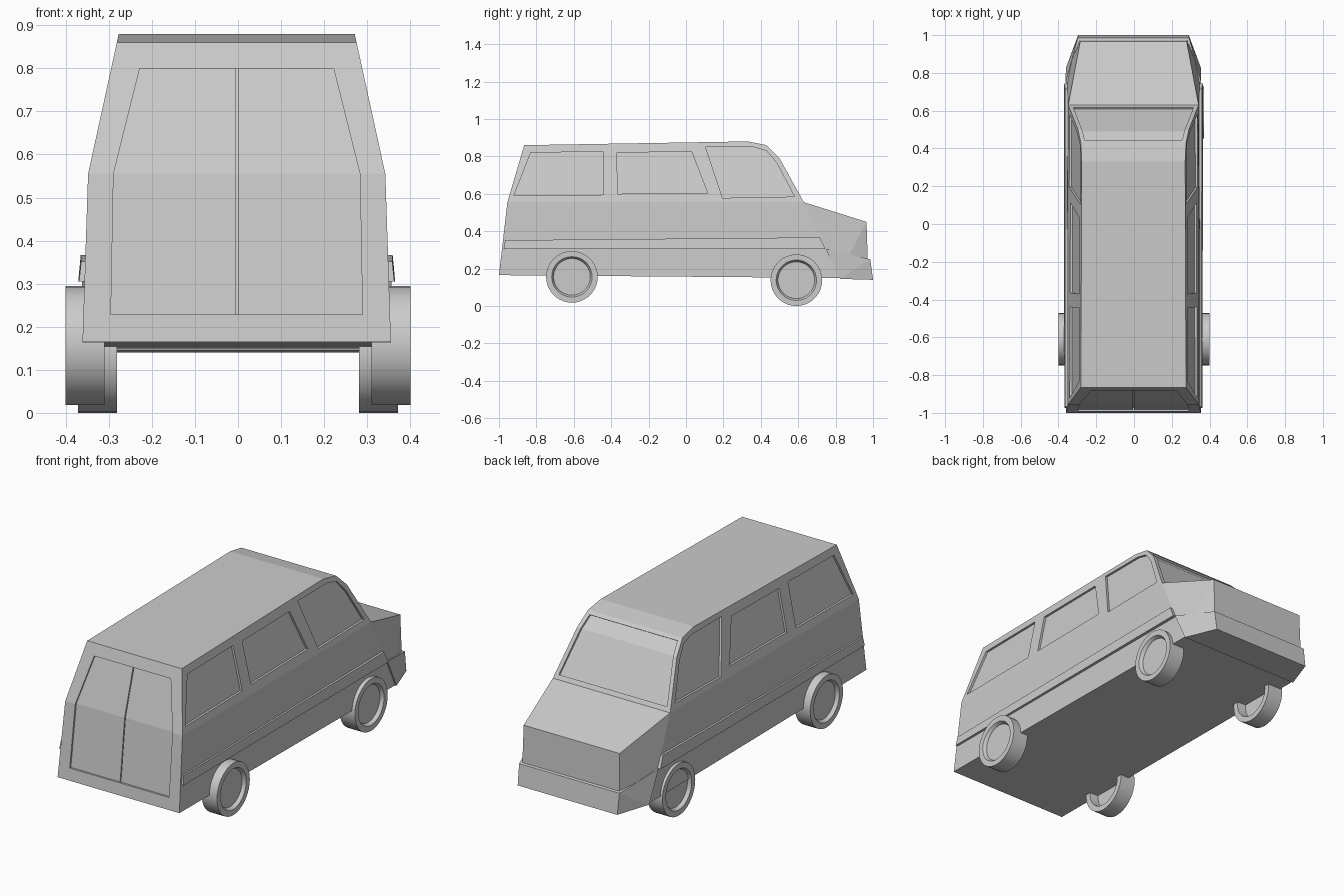
import bpy, bmesh, math
from mathutils import Vector, Matrix

if "Cube" in bpy.data.objects:
    bpy.data.objects.remove(bpy.data.objects["Cube"])

CX = -0.003  # the body sits very slightly left of the wheels' centre


def finish(name, bm):
    bmesh.ops.recalc_face_normals(bm, faces=bm.faces[:])
    me = bpy.data.meshes.new(name)
    bm.to_mesh(me)
    bm.free()
    ob = bpy.data.objects.new(name, me)
    bpy.context.collection.objects.link(ob)
    return ob


def hull(name, pts):
    bm = bmesh.new()
    for p in pts:
        bm.verts.new((p[0] + CX, p[1], p[2]))
    bmesh.ops.convex_hull(bm, input=bm.verts[:])
    return finish(name, bm)


def cut_panel(body, pts, faces, inward, outward):
    """Recess a panel: its floor is pts moved inward, extruded outward."""
    bm = bmesh.new()
    vs = [bm.verts.new(Vector((p[0] + CX, p[1], p[2])) + Vector(inward)) for p in pts]
    fs = [bm.faces.new([vs[i] for i in f]) for f in faces]
    ext = bmesh.ops.extrude_face_region(bm, geom=fs, use_keep_orig=True)
    moved = [g for g in ext["geom"] if isinstance(g, bmesh.types.BMVert)]
    bmesh.ops.translate(bm, verts=moved, vec=outward)
    cutter = finish("cutter", bm)
    cutter.hide_render = True
    mod = body.modifiers.new("recess", "BOOLEAN")
    mod.operation, mod.solver, mod.object = "DIFFERENCE", "EXACT", cutter
    bpy.context.view_layer.objects.active = body
    bpy.ops.object.modifier_apply(modifier=mod.name)
    bpy.data.objects.remove(cutter)


def wall(z):  # half width of the side wall above the belt line
    return 0.345 - 0.07 * (z - 0.555) / 0.32


# Body shell: side outline (half width, y, z), mirrored and bridged
outline = [(0.358, -1.0, 0.165), (0.345, -0.955, 0.555)]
outline += [(wall(z), y, z) for y, z in
            [(-0.865, 0.86), (0.33, 0.88), (0.43, 0.86), (0.50, 0.79), (0.63, 0.555)]]
outline += [(0.282, 0.965, 0.45), (0.287, 0.975, 0.15), (0.355, 0.81, 0.15)]
bm = bmesh.new()
sides = [[bm.verts.new((s * x + CX, y, z)) for x, y, z in outline] for s in (1, -1)]
for v in sides:
    for f in ([0, 1, 6, 9], [1, 2, 3, 4, 5, 6], [6, 7, 9], [7, 8, 9]):
        bm.faces.new([v[i] for i in f])
n = len(outline)
for i in range(n):
    j = (i + 1) % n
    bm.faces.new([sides[0][i], sides[0][j], sides[1][j], sides[1][i]])
body = finish("van_body", bm)

# Side windows, recessed into both walls
windows = [
    [(-0.92, 0.59), (-0.83, 0.82), (-0.445, 0.825), (-0.44, 0.595)],
    [(-0.37, 0.82), (0.03, 0.825), (0.115, 0.605), (-0.365, 0.60)],
    [(0.105, 0.85), (0.36, 0.85), (0.43, 0.83), (0.485, 0.765), (0.58, 0.585), (0.195, 0.578)],
]
for w in windows:
    for s in (1, -1):
        cut_panel(body, [(s * wall(z), y, z) for y, z in w], [range(len(w))],
                  (-s * 0.012, 0, 0), (s * 0.2, 0, 0))

# Windshield, bent across the upper fold
rows = [(0.318, 0.618, 0.577), (0.272, 0.50, 0.79), (0.258, 0.445, 0.845)]
cut_panel(body, [(s * x, y, z) for x, y, z in rows for s in (1, -1)],
          [(0, 1, 3, 2), (2, 3, 5, 4)], (0, -0.009, -0.006), (0, 0.17, 0.11))

# Rear double doors: recessed panel, then a thin split between them
def rear(z):
    return -1 + 0.045 * (z - 0.165) / 0.39 if z < 0.555 else -0.955 + 0.09 * (z - 0.555) / 0.305


for halfs, depth in (((0.292, 0.286, 0.225), 0.01), ((0.0025,) * 3, 0.02)):
    pts = [(s * h, rear(z), z) for h, z in zip(halfs, (0.228, 0.555, 0.80)) for s in (1, -1)]
    cut_panel(body, pts, [(0, 1, 3, 2), (2, 3, 5, 4)], (0, depth, 0), (0, -0.2, 0))

# Front bumper wrapping round the nose
hull("front_bumper", [(s * x, y, z) for s in (1, -1) for x, y, z in
                      [(0.359, 0.748, 0.305), (0.358, 0.825, 0.145),
                       (0.295, 0.985, 0.25), (0.293, 1.0, 0.14)]])

# Side trim strips
for s, side in ((1, "right"), (-1, "left")):
    hull("side_trim_" + side, [(s * x, y, z) for y, z, out in
                               [(-0.975, 0.305, 0.366), (-0.967, 0.352, 0.361),
                                (0.745, 0.305, 0.368), (0.715, 0.367, 0.362)]
                               for x in (0.33, out)])


# Wheels: lathed tyre with a dished rim, hollow on the inside
def wheel(name, side, inner, y, z, r):
    outer = inner + 0.09
    prof = [(outer - 0.04, 0), (outer - 0.04, 0.104), (inner, 0.108), (inner, r),
            (outer, r), (outer, 0.108), (outer - 0.012, 0.100), (outer - 0.018, 0.098),
            (outer - 0.018, 0)]
    bm = bmesh.new()
    vs = [bm.verts.new((x, 0, h)) for x, h in prof]
    es = [bm.edges.new(p) for p in zip(vs, vs[1:])]
    bmesh.ops.spin(bm, geom=vs + es, cent=(0, 0, 0), axis=(1, 0, 0),
                   angle=math.tau, steps=36, use_duplicate=False)
    bmesh.ops.remove_doubles(bm, verts=bm.verts[:], dist=1e-4)
    bmesh.ops.transform(bm, matrix=Matrix.Translation((0, y, z)) @ Matrix.Diagonal((side, 1, 1, 1)),
                        verts=bm.verts[:])
    ob = finish(name, bm)
    bpy.ops.object.select_all(action="DESELECT")
    ob.select_set(True)
    bpy.context.view_layer.objects.active = ob
    bpy.ops.object.shade_smooth_by_angle(angle=math.radians(30))


for s, side in ((1, "right"), (-1, "left")):
    wheel("nose_wheel_" + side, s, 0.281, 0.59, 0.138, 0.138)
    wheel("tail_wheel_" + side, s, 0.31, -0.61, 0.156, 0.138)
